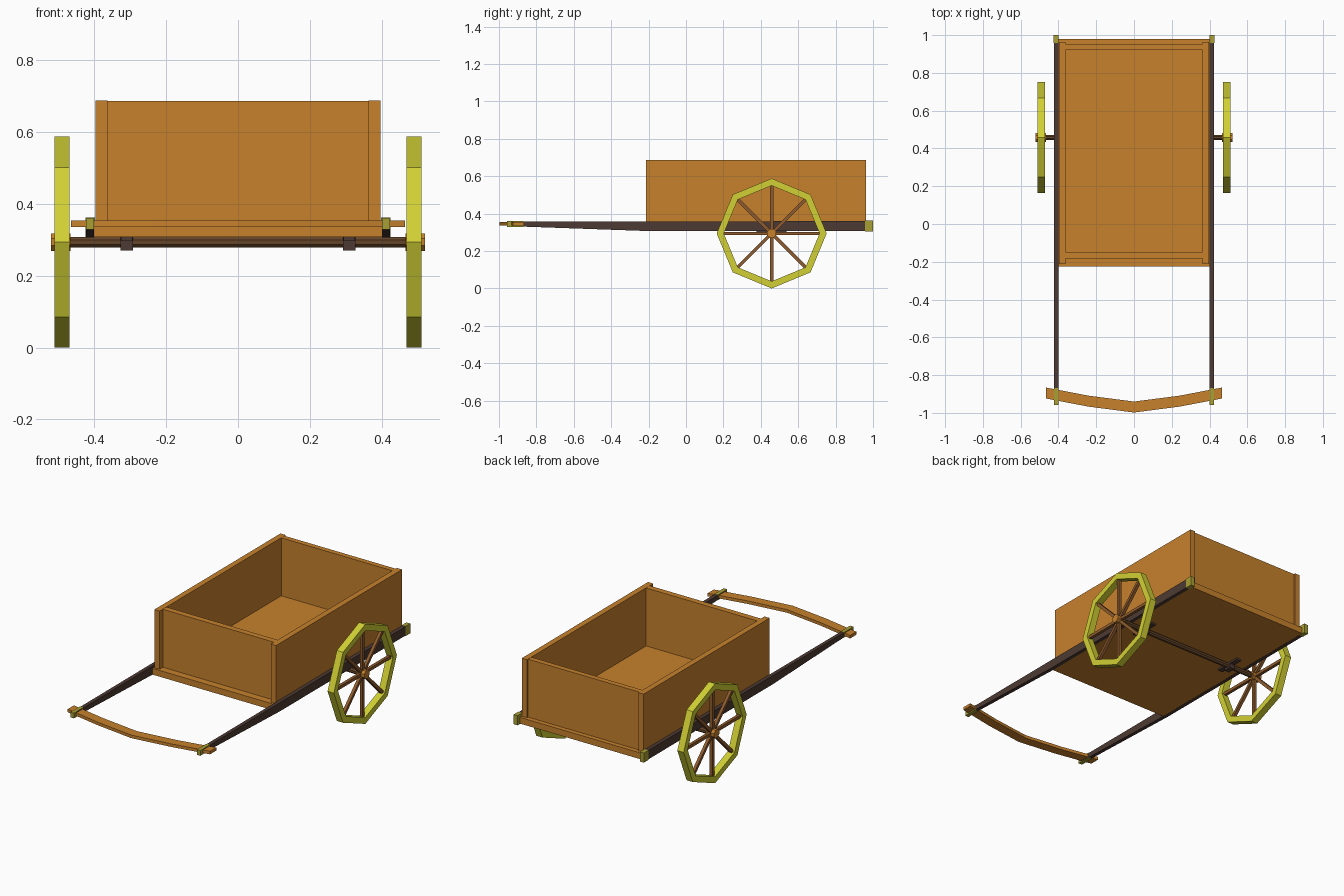
import bpy, bmesh, math
from mathutils import Matrix, Vector

if "Cube" in bpy.data.objects:
    bpy.data.objects.remove(bpy.data.objects["Cube"])


def material(name, rgb):
    m = bpy.data.materials.new(name)
    m.diffuse_color = (*rgb, 1)
    m.use_nodes = True
    m.node_tree.nodes["Principled BSDF"].inputs["Base Color"].default_value = m.diffuse_color
    return m


ORANGE = material("orange wood", (0.57, 0.22, 0.026))
YELLOW = material("yellow rim", (0.64, 0.63, 0.035))
OLIVE = material("olive metal", (0.40, 0.35, 0.035))
DARK = material("dark wood", (0.075, 0.042, 0.033))
AXLE = material("axle brown", (0.13, 0.06, 0.022))
SPOKE = material("spoke brown", (0.27, 0.105, 0.026))


def finish(bm, name, mat):
    bmesh.ops.recalc_face_normals(bm, faces=bm.faces)
    me = bpy.data.meshes.new(name)
    bm.to_mesh(me)
    bm.free()
    me.materials.append(mat)
    ob = bpy.data.objects.new(name, me)
    bpy.context.collection.objects.link(ob)
    return ob


def box(name, x, y, z, mat):
    """Box from (min, max) ranges."""
    bm = bmesh.new()
    bmesh.ops.create_cube(bm, size=1)
    for v in bm.verts:
        v.co = Vector([(r[0] + r[1]) / 2 + c * (r[1] - r[0]) for c, r in zip(v.co, (x, y, z))])
    return finish(bm, name, mat)


def prism(name, pts, lo, hi, axis, mat):
    """Extrude a 2D outline along x (points are y,z) or z (points are x,y)."""
    bm = bmesh.new()
    place = (lambda p, d: (d, *p)) if axis == "x" else (lambda p, d: (*p, d))
    a = [bm.verts.new(place(p, lo)) for p in pts]
    b = [bm.verts.new(place(p, hi)) for p in pts]
    n = len(pts)
    bm.faces.new(a)
    bm.faces.new(b)
    for i in range(n):
        bm.faces.new((a[i], a[(i + 1) % n], b[(i + 1) % n], b[i]))
    return finish(bm, name, mat)


def circle(r, n=8, turn=0.0):
    return [(WY + r * math.sin(turn + math.tau * i / n), WZ + r * math.cos(turn + math.tau * i / n))
            for i in range(n)]


def xr(s, lo, hi):
    return tuple(sorted((s * lo, s * hi)))


WY, WZ = 0.458, 0.294  # wheel centre

# Cargo box
box("floor", (-0.402, 0.402), (-0.225, 0.98), (0.308, 0.345), ORANGE)
box("front_board", (-0.364, 0.364), (-0.182, -0.147), (0.34, 0.687), ORANGE)
box("back_board", (-0.364, 0.364), (0.922, 0.953), (0.34, 0.687), ORANGE)

# Axle
prism("axle", circle(0.0155, 8, math.pi / 8), -0.49, 0.49, "x", AXLE)

for s, side in ((-1, "left"), (1, "right")):
    box(side + "_board", xr(s, 0.363, 0.397), (-0.213, 0.963), (0.34, 0.688), ORANGE)

    # Tapered shaft with end caps
    x = xr(s, 0.401, 0.423)
    prism(side + "_shaft", [(0.98, 0.307), (0.98, 0.36), (-0.94, 0.357), (-0.94, 0.333), (-0.21, 0.307)],
          *x, "x", DARK)
    box(side + "_back_cap", xr(s, 0.399, 0.425), (0.957, 1.0), (0.305, 0.362), OLIVE)
    box(side + "_front_cap", xr(s, 0.401, 0.424), (-0.957, -0.868), (0.329, 0.36), OLIVE)

    # Axle bracket
    box(side + "_bracket_plate", xr(s, 0.294, 0.326), (WY - 0.08, WY + 0.08), (0.297, 0.309), DARK)
    box(side + "_bracket_strap", xr(s, 0.293, 0.327), (WY - 0.024, WY + 0.024), (0.271, 0.309), DARK)

    # Wheel: rim, hub and spokes
    bm = bmesh.new()
    rings = [[bm.verts.new((s * d, *p)) for p in circle(r)]
             for d, r in ((0.47, 0.294), (0.511, 0.294), (0.511, 0.256), (0.47, 0.256))]
    for k in range(4):
        a, b = rings[k], rings[(k + 1) % 4]
        for i in range(8):
            j = (i + 1) % 8
            bm.faces.new((a[i], a[j], b[j], b[i]))
    finish(bm, side + "_wheel_rim", YELLOW)
    prism(side + "_hub", circle(0.026, 8, math.pi / 8), *xr(s, 0.466, 0.521), "x", ORANGE)
    bm = bmesh.new()
    for i in range(8):
        m = (Matrix.Translation((s * 0.491, WY, WZ)) @ Matrix.Rotation(math.tau * i / 8, 4, "X")
             @ Matrix.Translation((0, 0, 0.14)) @ Matrix.Diagonal((0.018, 0.018, 0.25, 1)))
        bmesh.ops.create_cube(bm, size=1, matrix=m)
    finish(bm, side + "_spokes", SPOKE)

# Bowed pull bar at the front
line = [(-0.465, -0.895), (-0.24, -0.938), (0, -0.969), (0.24, -0.938), (0.465, -0.895)]
outline = [(x, y + 0.029) for x, y in line] + [(x, y - 0.029) for x, y in reversed(line)]
prism("pull_bar", outline, 0.336, 0.354, "z", ORANGE)
